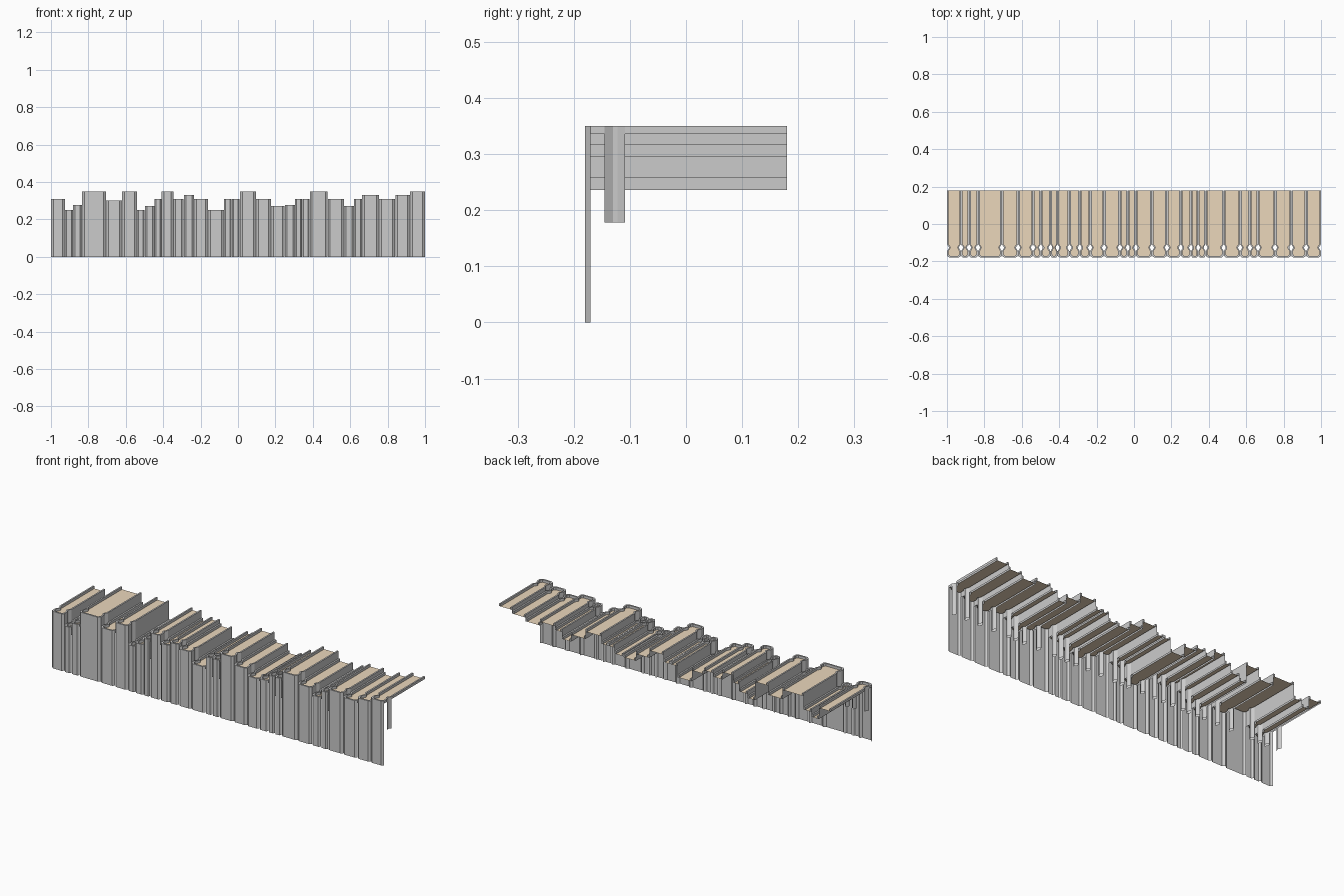
import bpy, bmesh

if "Cube" in bpy.data.objects:
    bpy.data.objects.remove(bpy.data.objects["Cube"])

# Book boundaries along x and the height of each book
EDGES = [-1, -.925, -.882, -.834, -.706, -.62, -.54, -.498, -.446, -.409, -.345,
         -.29, -.235, -.16, -.075, -.033, .01, .096, .176, .25, .305, .343, .383,
         .48, .567, .62, .663, .754, .84, .92, 1]
HEIGHTS = [.31, .25, .277, .35, .30, .35, .25, .272, .31, .35, .31, .33, .31, .25,
           .31, .31, .35, .31, .272, .277, .31, .31, .35, .31, .272, .31, .33, .31,
           .33, .35]
FRONT, BACK = -.18, .18
LIP = .014          # cover rim standing above the pages
HINGE_BOTTOM = .178

paper = bpy.data.materials.new("paper")
paper.diffuse_color = (.83, .68, .50, 1)
paper.use_nodes = True
paper.node_tree.nodes["Principled BSDF"].inputs["Base Color"].default_value = paper.diffuse_color


def half_profile(hw, t, pinch):
    """Right half of the cover outline, front to back; t insets it."""
    x = hw - t
    front = FRONT + (.009 if t else 0)
    corner = min(.012, hw * .4)
    return [(x - corner * (.7 if t else 1), front), (x, front + .0095), (x, -.145),
            (x - pinch, -.13), (x - pinch, -.122), (x, -.109), (x, BACK)]


def make_object(name, bm, material=None):
    bmesh.ops.remove_doubles(bm, verts=bm.verts, dist=1e-6)
    mesh = bpy.data.meshes.new(name)
    bm.to_mesh(mesh)
    bm.free()
    if material:
        mesh.materials.append(material)
    obj = bpy.data.objects.new(name, mesh)
    bpy.context.collection.objects.link(obj)


def face(bm, pts):
    bm.faces.new([bm.verts.new(p) for p in pts])


def wall(bm, a, b, z0, z1):
    face(bm, [(*a, z0), (*b, z0), (*b, z1), (*a, z1)])


for i, h in enumerate(HEIGHTS):
    x0, x1 = EDGES[i], EDGES[i + 1]
    cx, hw = (x0 + x1) / 2, (x1 - x0) / 2 - .0008
    t, pinch = min(.0085, hw * .4), min(.009, hw * .45)
    page = h - LIP

    # outline running from back left round the spine to back right
    def outline(inset):
        half = half_profile(hw, inset, pinch)
        left = [(cx - x, y) for x, y in reversed(half)]
        return left + [(cx + x, y) for x, y in half]

    outer, inner = outline(0), outline(t)
    low = []
    for j in (i - 1, i + 1):
        low.append(min(page, HEIGHTS[j] - LIP) if 0 <= j < len(HEIGHTS) else page)

    # cover: spine to the floor, hinges part way, boards only near the top
    bm = bmesh.new()
    n = len(outer)
    for k in range(n - 1):
        a, b, c, d = outer[k], outer[k + 1], inner[k + 1], inner[k]
        step = n - 2 - k if k < n // 2 else k       # mirrored segment index
        seg = step - n // 2
        if seg <= 0:
            bottom = 0
        elif 2 <= seg <= 4:
            bottom = HINGE_BOTTOM
        else:
            bottom = low[0] if k < n // 2 else low[1]
        wall(bm, a, b, bottom, h)
        wall(bm, c, d, page, h)
        face(bm, [(*p, h) for p in (a, b, c, d)])
    wall(bm, inner[0], outer[0], page, h)
    wall(bm, outer[-1], inner[-1], page, h)
    make_object(f"book_cover_{i + 1}", bm)

    # top of the page block, built as strips between the boards
    bm = bmesh.new()
    m = n // 2
    for k in range(m - 1):
        quad = (inner[k], inner[k + 1], inner[n - 2 - k], inner[n - 1 - k])
        face(bm, [(*p, page) for p in quad])
    make_object(f"book_pages_{i + 1}", bm, paper)
